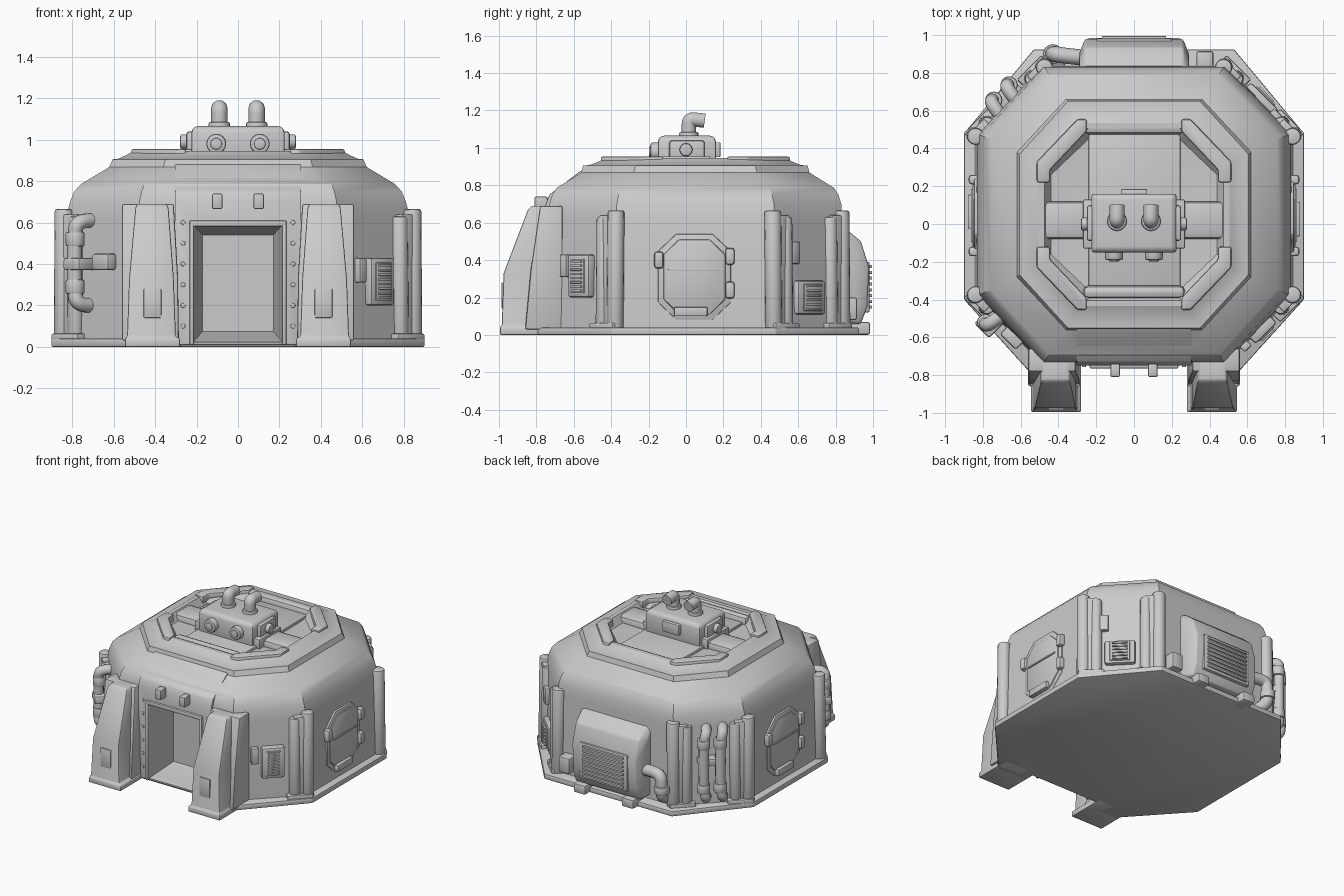
import bpy, bmesh
from math import sin, cos, pi, radians
from mathutils import Vector

if "Cube" in bpy.data.objects:
    bpy.data.objects.remove(bpy.data.objects["Cube"])

# mid points of the walls, keyed by heading (0 = front, 90 = right)
MID = {45: (.665, -.565), 90: (.835, .045), 135: (.665, .655),
       225: (-.665, .655), 270: (-.835, .045), 315: (-.665, -.565)}


def finish(ob, bevel=0, angle=30):
    bpy.context.view_layer.objects.active = ob
    for o in bpy.context.selected_objects:
        o.select_set(False)
    ob.select_set(True)
    if bevel:
        m = ob.modifiers.new("bevel", 'BEVEL')
        m.width, m.segments, m.limit_method = bevel, 2, 'ANGLE'
        bpy.ops.object.modifier_apply(modifier=m.name)
    bpy.ops.object.shade_smooth_by_angle(angle=radians(angle))
    return ob


def loft(name, sections, bevel=0):
    bm = bmesh.new()
    rings = [[bm.verts.new(p) for p in s] for s in sections]
    n = len(rings[0])
    for a, b in zip(rings, rings[1:]):
        for i in range(n):
            bm.faces.new((a[i], a[(i + 1) % n], b[(i + 1) % n], b[i]))
    bm.faces.new(rings[0])
    bm.faces.new(rings[-1])
    bmesh.ops.recalc_face_normals(bm, faces=bm.faces)
    me = bpy.data.meshes.new(name)
    bm.to_mesh(me)
    bm.free()
    ob = bpy.data.objects.new(name, me)
    bpy.context.collection.objects.link(ob)
    return finish(ob, bevel)


def prism(name, pts, vec, bevel=0):
    pts = [Vector(p) for p in pts]
    return loft(name, [pts, [p + Vector(vec) for p in pts]], bevel)


def rect(x0, x1, y0, y1, z):
    return [(x0, y0, z), (x1, y0, z), (x1, y1, z), (x0, y1, z)]


def box(name, x0, x1, y0, y1, z0, z1, bevel=.008):
    return prism(name, rect(x0, x1, y0, y1, z0), (0, 0, z1 - z0), bevel)


def octo(a, b, c, d, z):
    y = .05
    return [(a, y - c, z), (a, y + c, z), (b, y + d, z), (-b, y + d, z),
            (-a, y + c, z), (-a, y - c, z), (-b, y - d, z), (b, y - d, z)]


def on_wall(rot, u, out, z):
    # wall coordinates: u along the wall, out away from it
    r = radians(rot)
    x, y = MID[rot]
    return Vector((x + u * cos(r) + out * sin(r), y + u * sin(r) - out * cos(r), z))


def plate(name, rot, outline, o0, o1, bevel=.008):
    d = on_wall(rot, 0, o1, 0) - on_wall(rot, 0, o0, 0)
    return prism(name, [on_wall(rot, u, o0, z) for u, z in outline], d, bevel)


def wall_box(name, rot, u, z, w, h, o0, o1, bevel=.008):
    w, h = w / 2, h / 2
    return plate(name, rot, [(u - w, z - h), (u + w, z - h), (u + w, z + h), (u - w, z + h)], o0, o1, bevel)


def cyl(name, p, q, r, bevel=.01, n=16):
    p, q = Vector(p), Vector(q)
    m = (q - p).to_track_quat('Z', 'Y').to_matrix()
    return prism(name, [p + m @ Vector((r * cos(2 * pi * i / n), r * sin(2 * pi * i / n), 0)) for i in range(n)], q - p, bevel)


def tube(name, pts, r):
    cu = bpy.data.curves.new(name, 'CURVE')
    cu.dimensions, cu.bevel_depth, cu.bevel_resolution, cu.use_fill_caps = '3D', r, 3, True
    sp = cu.splines.new('NURBS')
    sp.points.add(len(pts) - 1)
    for q, p in zip(sp.points, pts):
        q.co = (*p, 1)
    sp.use_endpoint_u, sp.order_u, sp.resolution_u = True, 3, 6
    ob = bpy.data.objects.new(name, cu)
    bpy.context.collection.objects.link(ob)
    for o in bpy.context.selected_objects:
        o.select_set(False)
    bpy.context.view_layer.objects.active = ob
    ob.select_set(True)
    bpy.ops.object.convert(target='MESH')
    return finish(bpy.context.object, 0, 50)


def boolean(ob, other, op):
    m = ob.modifiers.new("cut", 'BOOLEAN')
    m.operation, m.object, m.solver = op, other, 'EXACT'
    bpy.context.view_layer.objects.active = ob
    bpy.ops.object.modifier_apply(modifier=m.name)
    finish(ob, 0, 24)


# ground slab with the notch between the front buttresses
half = [(.28, -.74), (.28, -.82), (.52, -.82), (.9, -.4), (.9, .48), (.53, .925)]
outline = half + [(-x, y) for x, y in reversed(half)]
slab = prism("ground_slab", [(x, y, 0) for x, y in outline], (0, 0, .04), .008)

# octagonal shell, sloped roof, raised ring and sunken roof pit
shell = loft("bunker_shell", [octo(*s) for s in (
    (.845, .49, .43, .79, .01), (.83, .48, .425, .785, .62), (.81, .475, .42, .78, .70),
    (.79, .465, .41, .765, .75), (.755, .45, .40, .74, .787), (.62, .36, .33, .61, .868),
    (.605, .35, .32, .60, .905), (.575, .33, .30, .565, .908), (.53, .30, .28, .51, .93),
    (.505, .28, .26, .485, .945), (.475, .25, .235, .455, .945), (.44, .22, .21, .42, .89),
    (.25, .2, .15, .36, .885))])

# front wall panel following the roof slope, merged into the shell
panel = prism("front_panel", [(-.305, y, z) for y, z in (
    (-.75, .01), (-.75, .70), (-.73, .75), (-.56, .88), (-.45, .88), (-.45, .013))], (.61, 0, 0), .006)

# doorway cut with tapering sides
cutter = loft("doorway_cutter", [
    [(-.215, -.9, .025), (.215, -.9, .025), (.215, -.9, .59), (-.215, -.9, .59)],
    [(-.215, -.74, .025), (.215, -.74, .025), (.215, -.74, .59), (-.215, -.74, .59)],
    [(-.17, -.52, .075), (.17, -.52, .075), (.17, -.52, .54), (-.17, -.52, .54)]])
boolean(shell, panel, 'UNION')
boolean(shell, cutter, 'DIFFERENCE')
boolean(slab, cutter, 'DIFFERENCE')
for ob in (panel, cutter):
    bpy.data.objects.remove(ob)
box("door_lintel", -.235, .235, -.765, -.72, .58, .61)

for s in (-1, 1):
    side = "right" if s > 0 else "left"
    x = lambda a, b: (min(s * a, s * b), max(s * a, s * b))
    box(f"door_jamb_{side}", *x(.212, .235), -.765, -.72, .01, .6)
    for k in range(6):
        cyl(f"jamb_bolt_{side}", (s * .265, -.74, .1 + k * .1), (s * .265, -.757, .1 + k * .1), .012, .003, 8)
    # sloping buttresses beside the door
    loft(f"buttress_{side}", [rect(*x(a, b), f, -.7, z) for a, b, f, z in (
        (.28, .545, -.995, 0), (.28, .545, -.995, .04), (.30, .535, -.985, .05), (.31, .525, -.975, .33),
        (.335, .495, -.845, .67), (.345, .485, -.825, .69))], .01)
    loft(f"buttress_flank_{side}", [rect(*x(a, b), f, -.66, z) for a, b, f, z in (
        (.285, .56, -.86, .03), (.29, .56, -.83, .35), (.31, .56, -.78, .69))], .01)
    box(f"buttress_socket_{side}", *x(.37, .455), -.986, -.9, .14, .28, .005)
    # door lamps
    box(f"door_lamp_{side}", *x(.075, .125), -.81, -.74, .665, .74)
    # octagonal side hatches
    r = 90 if s > 0 else 270
    oc = lambda k, c, w, h: [(k + w * i, c + h * j) for i, j in (
        (-.5, -1), (.5, -1), (1, -.6), (1, .6), (.5, 1), (-.5, 1), (-1, .6), (-1, -.6))]
    plate(f"hatch_frame_{side}", r, oc(0, .31, .195, .23), -.03, .012)
    plate(f"hatch_door_{side}", r, oc(0, .31, .165, .2), 0, .02)
    wall_box(f"hatch_bar_{side}", r, 0, .35, .28, .012, 0, .028, .003)
    wall_box(f"hatch_step_{side}", r, -.02, .125, .18, .05, 0, .045)
    for u, z in ((-.19, .4), (.19, .42), (.19, .24)):
        wall_box(f"hatch_hinge_{side}", r, u, z, .05, .09, -.02, .04, .015)
    # exhaust elbows and fan drums of the roof unit
    tube(f"exhaust_{side}", [(s * .09, .015, 1.04), (s * .09, .015, 1.1), (s * .09, .015, 1.15),
                             (s * .09, .05, 1.152), (s * .09, .10, 1.145)], .04)
    cyl(f"exhaust_collar_{side}", (s * .09, .015, 1.05), (s * .09, .015, 1.085), .052)
    cyl(f"fan_drum_{side}", (s * .105, -.1, .98), (s * .105, -.19, .98), .048)
    cyl(f"fan_hub_{side}", (s * .105, -.1, .98), (s * .105, -.198, .98), .028, .005)
    # side clips of the unit and side beams across the pit
    box(f"unit_ear_{side}", *x(.2, .25), -.09, .1, .92, 1.04, .015)
    cyl(f"unit_knob_{side}", (s * .2, 0, .99), (s * .28, 0, .99), .035)
    box(f"pit_side_beam_{side}", *x(.2, .5), -.08, .12, .85, .935, .03)

# roof pit floor strip, rounded cross bars and diagonal pads
box("pit_floor_strip", -.24, .245, -.38, .5, .85, .905)
for y in (-.36, .51):
    box("pit_cross_bar", -.27, .27, y - .035, y + .035, .86, .945, .03)
for sx in (-1, 1):
    for sy in (-1, 1):
        prism("ring_pad", [(sx * a, .05 + sy * b, .9) for a, b in (
            (.515, .17), (.515, .28), (.3, .505), (.25, .505), (.25, .445), (.26, .43), (.445, .235), (.445, .17))],
            (0, 0, .055), .012)

# roof machinery box
loft("roof_unit", [rect(-a, a, f, b, z) for a, f, b, z in (
    (.225, -.15, .16, .88), (.225, -.15, .16, 1.045), (.205, -.13, .14, 1.065))], .012)
box("unit_base", -.27, .27, -.13, .13, .88, .955)
box("unit_back_vent", -.07, .07, .12, .185, .95, 1.03)

# round columns wrapping the corners of the diagonal walls
for rot in (45, 135, 225, 315):
    for e in (-1, 1):
        at_door = (rot == 45 and e < 0) or (rot == 315 and e > 0)
        cyl("corner_column", on_wall(rot, e * .258, -.005, .02), on_wall(rot, e * .258, -.012, .665), .045, .012)
        if not at_door:
            cyl("inner_column", on_wall(rot, e * .17, -.002, .02), on_wall(rot, e * .17, -.01, .63), .04, .012)
            wall_box("column_backing", rot, e * .21, .33, .1, .62, -.05, .022)
            wall_box("column_foot", rot, e * .2, .045, .18, .04, -.03, .045)


def vent(name, rot, u, z, w, h, n):
    wall_box(name + "_case", rot, u, z, w, h, -.04, .035, .015)
    wall_box(name + "_rim", rot, u, z, w * .66, h * .8, 0, .043, .005)
    for k in range(n):
        wall_box(name + "_louvre", rot, u, z + h * .68 * (k / (n - 1) - .5), w * .5, h * .4 / n, .03, .053, .003)


# louvred vents and small control boxes
vent("front_vent", 45, .015, .315, .16, .23, 8)
wall_box("front_switch_box", 45, -.11, .37, .05, .12, -.02, .025)
vent("back_vent", 135, -.005, .2, .21, .18, 6)
wall_box("back_switch_box", 135, -.115, .44, .06, .12, -.03, .025)

# wall pipes: single at the front left, pair at the back left
for rot, u, z0, z1 in ((315, -.115, .2, .61), (225, -.06, .09, .6), (225, .055, .09, .6)):
    tube("wall_pipe", [on_wall(rot, u + du, o, z) for du, o, z in (
        (.03, -.02, z0), (.02, .06, z0), (0, .06, z0 + .07), (0, .06, z1 - .07), (.02, .06, z1), (.03, -.02, z1))], .036)
    for z in (z0 + .09, z1 - .09):
        cyl("pipe_collar", on_wall(rot, u, .055, z - .035), on_wall(rot, u, .055, z + .035), .046)
wall_box("front_pipe_clamp", 315, -.1, .4, .11, .06, -.03, .1, .012)
wall_box("front_pipe_valve", 315, .04, .41, .12, .08, -.03, .045, .015)
wall_box("back_pipe_clamp", 225, 0, .37, .19, .05, -.03, .065)

# rear intake hood with louvres
prof = [(.78, .05), (.94, .06), (.975, .15), (.985, .36), (.94, .5), (.86, .565), (.78, .59)]
loft("intake_hood", [[(x, .78 + (y - .78) * f, .33 + (z - .33) * g) for y, z in prof] for x, f, g in (
    (-.29, .6, .94), (-.26, .97, 1), (.26, .97, 1), (.29, .6, .94))], .01)
box("intake_frame", -.2, .2, .9, .982, .12, .39)
for k in range(8):
    box("intake_louvre", -.17, .17, .95, .995, .14 + k * .031, .156 + k * .031, .004)
for sx in (-.2, .2):
    box("intake_foot", sx - .05, sx + .05, .84, .985, 0, .07, .015)

# rear corner pipe and junction box
tube("rear_pipe", [(-.26, .88, .27), (-.36, .89, .28), (-.42, .9, .27), (-.43, .9, .2), (-.43, .9, .1), (-.4, .82, .08)], .042)
cyl("rear_pipe_collar", (-.43, .9, .14), (-.43, .9, .2), .052)
box("rear_junction_box", .33, .42, .8, .915, .08, .2, .012)
